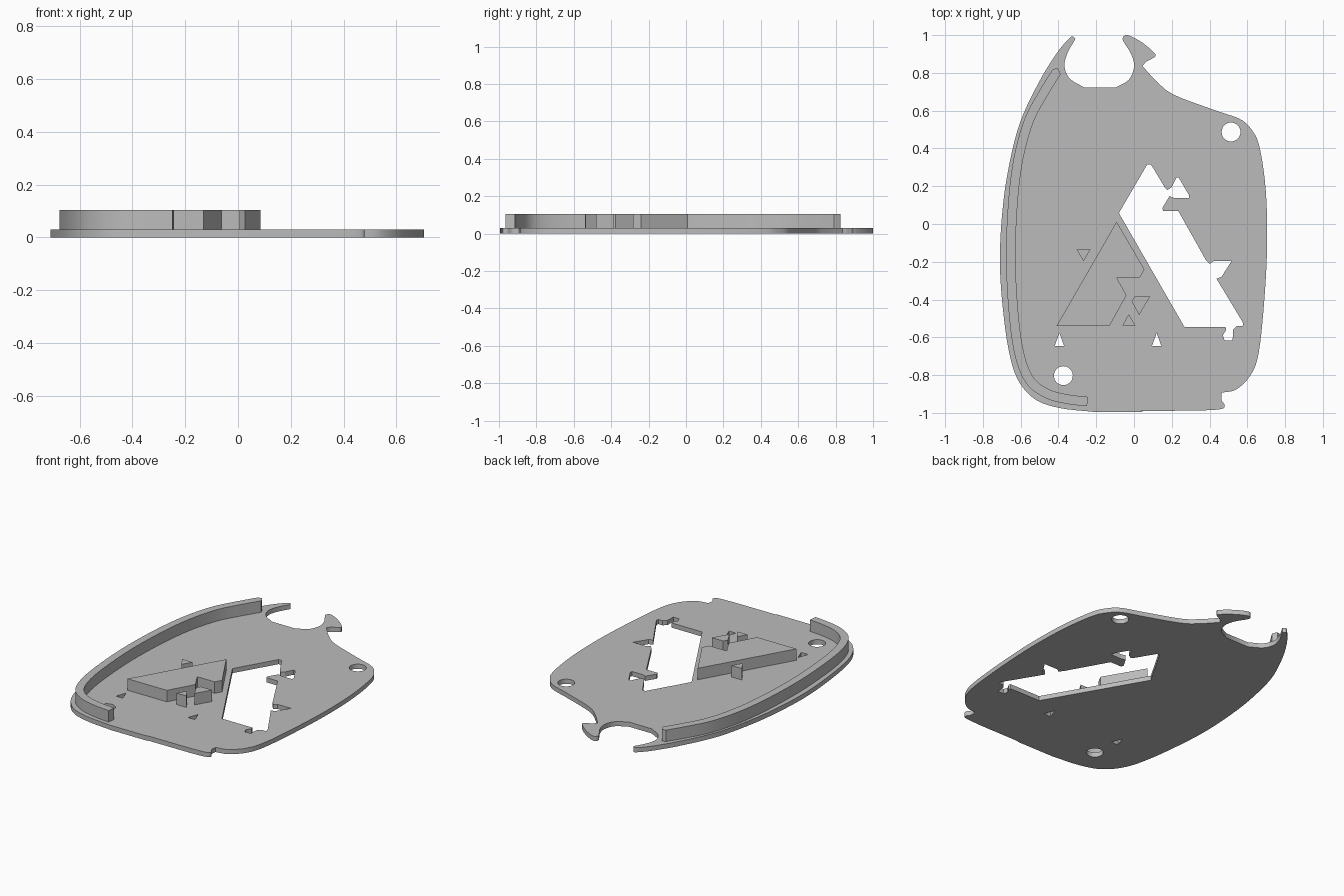
import bpy
import bmesh
import math
from mathutils import Vector

PLATE_TOP = 0.03
RELIEF_TOP = 0.104

default_cube = bpy.data.objects.get("Cube")
if default_cube:
    bpy.data.objects.remove(default_cube, do_unlink=True)

grey = bpy.data.materials.new("plain grey")
grey.use_nodes = True
grey_value = (0.5, 0.5, 0.5, 1.0)
grey.diffuse_color = grey_value
grey.node_tree.nodes["Principled BSDF"].inputs["Base Color"].default_value = grey_value


def smooth_run(points, steps=5):
    """Round an open run of points with a Catmull-Rom curve, keeping its ends sharp."""
    pts = [Vector(p) for p in points]
    if len(pts) < 3:
        return pts
    padded = [2 * pts[0] - pts[1]] + pts + [2 * pts[-1] - pts[-2]]
    result = []
    for a, b, c, d in zip(padded, padded[1:], padded[2:], padded[3:]):
        for step in range(steps):
            t = step / steps
            result.append(b + (c - a) * t / 2
                          + (2 * a - 5 * b + 4 * c - d) * t * t / 2
                          + (3 * b - a - 3 * c + d) * t ** 3 / 2)
    return result + [pts[-1]]


def circle(x, y, radius, sides=32):
    angles = [math.tau * i / sides for i in range(sides)]
    return [(x + radius * math.cos(a), y + radius * math.sin(a)) for a in angles]


def extrude_outline(name, loops, bottom, top):
    """Fill the first loop, leave the other loops open as holes, and extrude upward."""
    curve = bpy.data.curves.new(name + " profile", "CURVE")
    curve.dimensions = "2D"
    curve.fill_mode = "BOTH"
    curve.extrude = (top - bottom) / 2
    for loop in loops:
        spline = curve.splines.new("POLY")
        spline.points.add(len(loop) - 1)
        for point, (x, y) in zip(spline.points, loop):
            point.co = (x, y, 0, 1)
        spline.use_cyclic_u = True
    helper = bpy.data.objects.new(name + " helper", curve)
    bpy.context.collection.objects.link(helper)
    depsgraph = bpy.context.evaluated_depsgraph_get()
    mesh = bpy.data.meshes.new_from_object(helper.evaluated_get(depsgraph))
    bpy.data.objects.remove(helper, do_unlink=True)
    bpy.data.curves.remove(curve)

    # Weld the caps to the walls and rest the part at its base height
    bm = bmesh.new()
    bm.from_mesh(mesh)
    bmesh.ops.remove_doubles(bm, verts=bm.verts, dist=0.0001)
    bmesh.ops.translate(bm, verts=bm.verts, vec=(0, 0, (top + bottom) / 2))
    bmesh.ops.recalc_face_normals(bm, faces=bm.faces)
    bm.to_mesh(mesh)
    bm.free()
    mesh.materials.clear()
    mesh.materials.append(grey)

    part = bpy.data.objects.new(name, mesh)
    bpy.context.collection.objects.link(part)
    bpy.ops.object.select_all(action="DESELECT")
    part.select_set(True)
    bpy.context.view_layer.objects.active = part
    bpy.ops.object.shade_smooth_by_angle(angle=math.radians(30))
    return part


# Plate outline, split into runs wherever it has a sharp corner
left_side = [(-.31, .98), (-.325, .993), (-.345, .98), (-.405, .91), (-.5, .757),
             (-.606, .53), (-.67, .265), (-.7, .03), (-.71, -.2), (-.697, -.42),
             (-.665, -.66), (-.617, -.82), (-.527, -.926), (-.394, -.974), (-.21, -.995)]
bottom_edge = [(.05, -.995), (.06, -.99), (.35, -.988)]
foot_notch = [(.35, -.988), (.46, -.98), (.48, -.96), (.463, -.93), (.465, -.893)]
right_side = [(.465, -.893), (.543, -.875), (.617, -.8), (.66, -.683), (.69, -.4),
              (.705, -.1), (.697, .185), (.664, .41), (.622, .5), (.56, .556),
              (.426, .603), (.214, .683), (.125, .75), (.045, .836)]
hook = [(.045, .836), (.066, .86), (.1, .878), (.112, .9), (.04, .963), (-.035, 1),
        (-.06, .985), (-.055, .965)]
neck = [(-.055, .965), (-.013, .895), (0, .83), (-.028, .763), (-.1, .722)]
neck_left = [(-.262, .722), (-.34, .77), (-.368, .836), (-.352, .905), (-.31, .98)]
outline = []
for run in (left_side, bottom_edge, foot_notch, right_side, hook, neck, neck_left):
    for point in smooth_run(run):
        if not outline or (point - outline[-1]).length > 0.001:
            outline.append(point)
outline.pop()

# Large slanted window with its small jagged notches
window = [(.07, .315), (-.08, .058), (.267, -.545), (.484, -.545), (.488, -.56),
          (.47, -.59), (.48, -.617), (.522, -.617), (.525, -.56), (.545, -.54),
          (.575, -.54), (.578, -.524), (.437, -.29), (.463, -.28), (.516, -.197),
          (.42, -.197), (.4, -.212), (.38, -.19), (.235, .068), (.155, .068),
          (.15, .085), (.188, .148), (.21, .138), (.29, .138), (.29, .155),
          (.237, .245), (.225, .245), (.2, .195), (.177, .18), (.162, .195), (.09, .315)]
slots = [[(x, -.577), (x + .025, -.646), (x - .025, -.646)] for x in (-.395, .12)]
screw_holes = [circle(.514, .487, .05), circle(-.374, -.803, .05)]
extrude_outline("base_plate", [outline, window] + slots + screw_holes, 0, PLATE_TOP)

# Raised rim: a constant-width wall following the left side
rim_path = smooth_run([(-.246, -.94), (-.355, -.927), (-.46, -.898), (-.55, -.83),
                       (-.604, -.7), (-.635, -.5), (-.652, -.2), (-.642, .1),
                       (-.612, .345), (-.555, .55), (-.475, .7), (-.41, .805)])
inner, outer = [], []
for i, point in enumerate(rim_path):
    ahead = rim_path[min(i + 1, len(rim_path) - 1)]
    behind = rim_path[max(i - 1, 0)]
    along = (ahead - behind).normalized()
    side = Vector((along.y, -along.x)) * 0.025
    inner.append(point + side)
    outer.append(point - side)
rim_tip = [(-.395, .81), (-.405, .825)]
extrude_outline("side_rim", [inner + rim_tip + outer[::-1]], PLATE_TOP, RELIEF_TOP)

# Raised triangular relief and its loose fragments
reliefs = {
    "large_relief": [(-.092, .012), (.055, -.24), (.032, -.283), (-.092, -.283),
                     (-.04, -.378), (-.13, -.54), (-.41, -.54)],
    "left_fragment": [(-.305, -.134), (-.23, -.134), (-.267, -.197)],
    "right_fragment": [(-.013, -.408), (.003, -.384), (.085, -.384), (.027, -.482)],
    "lower_fragment": [(-.028, -.478), (.008, -.538), (-.062, -.538)],
}
for relief_name, corners in reliefs.items():
    extrude_outline(relief_name, [corners], PLATE_TOP, RELIEF_TOP)
